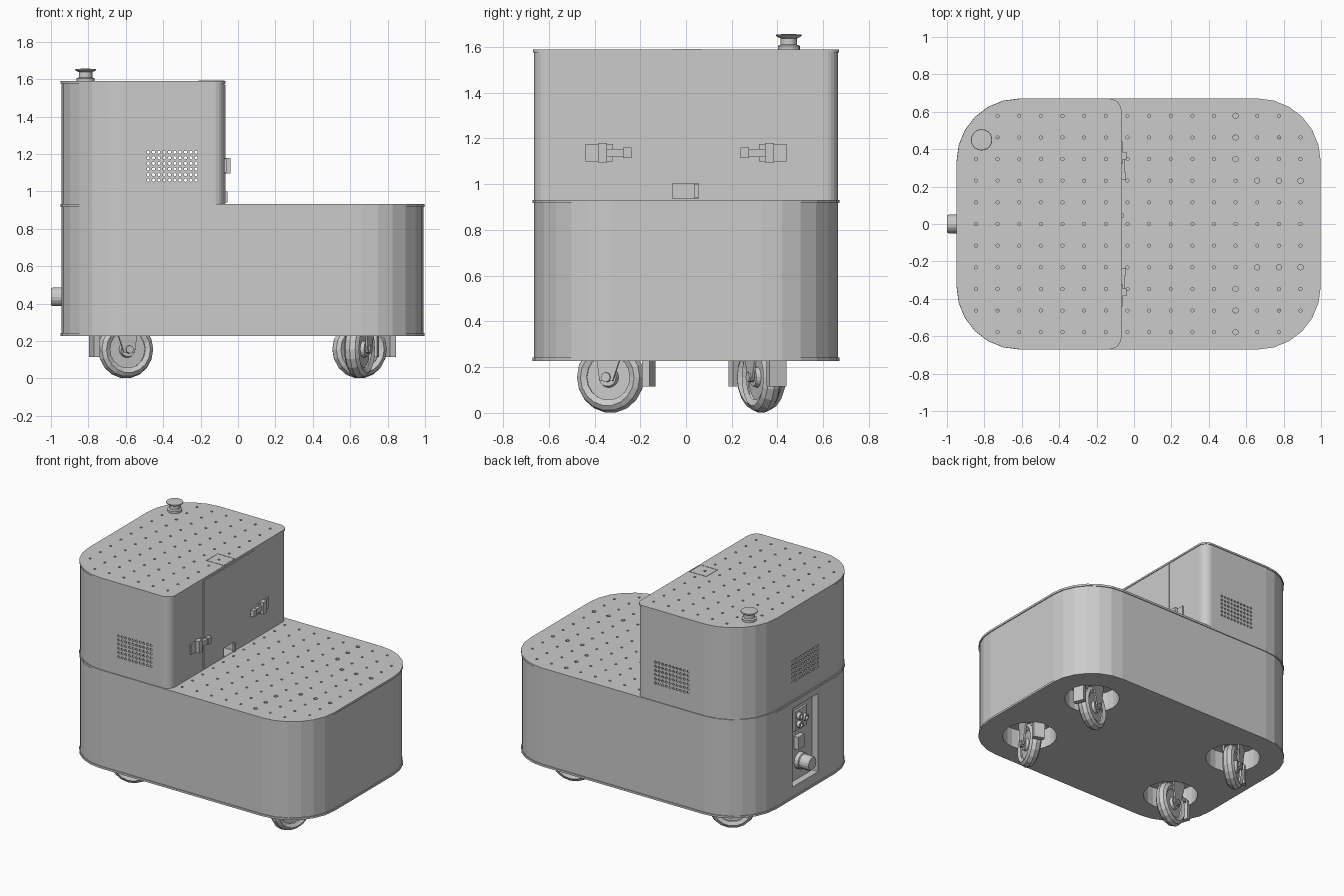
import bpy, bmesh, math
from mathutils import Matrix, Vector

if "Cube" in bpy.data.objects:
    bpy.data.objects.remove(bpy.data.objects["Cube"])


def finish(name, bm, mat=None):
    bmesh.ops.recalc_face_normals(bm, faces=bm.faces)
    me = bpy.data.meshes.new(name)
    bm.to_mesh(me)
    bm.free()
    if mat is not None:
        me.transform(mat)
    ob = bpy.data.objects.new(name, me)
    bpy.context.collection.objects.link(ob)
    return ob


def outline(x0, x1, hy, rl, rr, grow=0.0, seg=6):
    """Rounded rectangle with its own radius for the left and right corners."""
    pts = []
    corners = [(x1 - rr, hy - rr, rr, 0), (x0 + rl, hy - rl, rl, 90),
               (x0 + rl, -hy + rl, rl, 180), (x1 - rr, -hy + rr, rr, 270)]
    for cx, cy, r, a in corners:
        for i in range(seg + 1):
            t = math.radians(a + 90 * i / seg)
            pts.append((cx + (r + grow) * math.cos(t), cy + (r + grow) * math.sin(t)))
    return pts


def plate(name, pts, z0, z1):
    bm = bmesh.new()
    lo = [bm.verts.new((x, y, z0)) for x, y in pts]
    hi = [bm.verts.new((x, y, z1)) for x, y in pts]
    bm.faces.new(lo)
    bm.faces.new(hi)
    for i in range(len(pts)):
        j = (i + 1) % len(pts)
        bm.faces.new((lo[i], lo[j], hi[j], hi[i]))
    return finish(name, bm)


def wall(name, outer, inner, z0, z1):
    bm = bmesh.new()
    loops = [[bm.verts.new((x, y, z)) for x, y in p]
             for p, z in ((outer, z0), (outer, z1), (inner, z1), (inner, z0))]
    n = len(outer)
    for k in range(4):
        a, b = loops[k], loops[(k + 1) % 4]
        for i in range(n):
            j = (i + 1) % n
            bm.faces.new((a[i], a[j], b[j], b[i]))
    return finish(name, bm)


def box(name, x, y, z, mat=None, open_side=None):
    bm = bmesh.new()
    lo, hi = Vector((x[0], y[0], z[0])), Vector((x[1], y[1], z[1]))
    m = Matrix.Translation((lo + hi) / 2) @ Matrix.Diagonal((*(hi - lo), 1))
    bmesh.ops.create_cube(bm, size=1, matrix=m)
    if open_side is not None:
        f = max(bm.faces, key=lambda f: f.calc_center_median().dot(Vector(open_side)))
        bmesh.ops.delete(bm, geom=[f], context='FACES')
    return finish(name, bm, mat)


def lathe(name, prof, seg, mat):
    """Revolve (radius, height) points about local z; a radius of 0 closes an end."""
    bm = bmesh.new()
    rings = []
    for r, h in prof:
        if r == 0:
            rings.append([bm.verts.new((0, 0, h))] * seg)
        else:
            rings.append([bm.verts.new((r * math.cos(math.tau * i / seg),
                                        r * math.sin(math.tau * i / seg), h)) for i in range(seg)])
    for a, b in zip(rings, rings[1:]):
        for i in range(seg):
            j = (i + 1) % seg
            bm.faces.new(list(dict.fromkeys((a[i], a[j], b[j], b[i]))))
    return finish(name, bm, mat)


def cutter(items, seg):
    """Many cylinders in one mesh: items are (matrix, radius, length)."""
    bm = bmesh.new()
    for m, r, d in items:
        bmesh.ops.create_cone(bm, cap_ends=True, segments=seg, radius1=r, radius2=r, depth=d, matrix=m)
    return finish("hole_cutter", bm)


def cut(cut_ob, *targets):
    cut_ob.hide_render = True
    for ob in targets:
        mod = ob.modifiers.new("cut", 'BOOLEAN')
        mod.operation, mod.solver, mod.object = 'DIFFERENCE', 'EXACT', cut_ob
        bpy.context.view_layer.update()
        dg = bpy.context.evaluated_depsgraph_get()
        me = bpy.data.meshes.new_from_object(ob.evaluated_get(dg))
        ob.modifiers.clear()
        ob.data = me
    bpy.data.objects.remove(cut_ob)


T = Matrix.Translation
ROT_X = Matrix.Rotation(math.pi / 2, 4, 'X')
ROT_Y = Matrix.Rotation(-math.pi / 2, 4, 'Y')   # local z points to -x
BODY = (-0.943, 0.992, 0.665, 0.33, 0.33)
TOWER = (-0.943, -0.072, 0.665, 0.33, 0.06)

# Lower cabinet and upper tower shells
base_wall = wall("base_wall", outline(*BODY), outline(*BODY, grow=-0.012), 0.24, 0.92)
base_floor = plate("base_floor", outline(*BODY, grow=0.006), 0.228, 0.242)
base_deck = plate("base_deck", outline(*BODY, grow=0.006), 0.917, 0.932)
tower_wall = wall("tower_wall", outline(*TOWER), outline(*TOWER, grow=-0.012), 0.93, 1.58)
tower_lid = plate("tower_lid", outline(*TOWER, grow=0.005), 1.577, 1.59)

# Peg hole grid through deck and lid, with an L of larger holes near the end corners
pegs = []
for i in range(16):
    for j in range(-5, 6):
        x, y = -0.845 + 0.1157 * i, 0.1157 * j
        dx = max(-0.613 - x, x - 0.662, 0)
        if math.hypot(dx, max(abs(y) - 0.335, 0)) > 0.3:
            continue
        big = (i == 12 and abs(j) >= 3) or (i > 12 and abs(j) == 2)
        pegs.append((T((x, y, 1.25)), 0.015 if big else 0.009, 0.9))
cut(cutter(pegs, 6), base_deck, tower_lid)

# Vent holes through the tower front, back and left end
vents = [(T((-0.48 + 0.0285 * i, 0, 1.06 + 0.03 * k)) @ ROT_X, 0.009, 1.5)
         for i in range(10) for k in range(6)]
vents += [(T((-0.94, -0.145 + 0.029 * i, 1.06 + 0.03 * k)) @ ROT_Y, 0.009, 0.1)
          for i in range(11) for k in range(6)]
cut(cutter(vents, 6), tower_wall)

# Tower door with a cable notch at its foot
door = box("tower_door", (-0.0722, -0.067), (-0.29, 0.29), (0.936, 1.57))
cut(box("notch_cutter", (-0.12, 0), (-0.06, 0.055), (0.938, 1.003)), door, tower_wall)
box("cable_notch", (-0.2, -0.07), (-0.06, 0.055), (0.938, 1.003), open_side=(1, 0, 0))
box("notch_flap", (-0.068, -0.055), (0.035, 0.055), (0.94, 1.0))

# Door latches, one per side
for s, side in ((1, "back"), (-1, "front")):
    for part, x1, y0, y1, z0, z1 in (("base", -0.062, 0.32, 0.44, 1.10, 1.175),
                                     ("lever", -0.04, 0.345, 0.385, 1.095, 1.18),
                                     ("bar", -0.05, 0.27, 0.35, 1.12, 1.155),
                                     ("keeper", -0.042, 0.238, 0.275, 1.115, 1.16)):
        box(f"latch_{part}_{side}", (-0.0725, x1), sorted((s * y0, s * y1)), (z0, z1))

# Thin rectangular seam on the lid beside the door
wall("lid_seam", [(-0.21, -0.06), (-0.072, -0.06), (-0.072, 0.07), (-0.21, 0.07)],
     [(-0.206, -0.056), (-0.076, -0.056), (-0.076, 0.066), (-0.206, 0.066)], 1.589, 1.592)

# Emergency stop button on the lid
lathe("stop_button", [(0, 1.588), (0.048, 1.588), (0.048, 1.605), (0.036, 1.61), (0.036, 1.638),
                      (0.05, 1.644), (0.057, 1.65), (0.055, 1.655), (0, 1.657)], 20, T((-0.815, 0.45, 0)))

# Recessed control panel on the left end
cut(box("panel_cutter", (-1.1, -0.9), (-0.145, 0.145), (0.31, 0.87)), base_wall)
box("panel_recess", (-0.943, -0.895), (-0.145, 0.145), (0.31, 0.87), open_side=(-1, 0, 0))
lathe("power_knob", [(0, 0), (0.058, 0), (0.058, 0.03), (0.05, 0.034), (0.05, 0.095),
                     (0.044, 0.105), (0, 0.105)], 16, T((-0.895, 0, 0.437)) @ ROT_Y)
box("panel_switch", (-0.93, -0.895), (-0.01, 0.06), (0.54, 0.63))
box("panel_socket_plate", (-0.91, -0.895), (-0.07, 0.07), (0.67, 0.81))
for y, z in ((0.03, 0.77), (0.03, 0.71), (-0.03, 0.74)):
    lathe("panel_socket", [(0, 0), (0.024, 0), (0.024, 0.025), (0.014, 0.025), (0.014, 0.008), (0, 0.008)],
          12, T((-0.91, y, z)) @ ROT_Y)

# Swivel casters in round wheel wells
SPOTS = (("front_right", 0.65, -0.33, 70), ("back_right", 0.65, 0.33, 22),
         ("front_left", -0.6, -0.33, 200), ("back_left", -0.6, 0.33, 215))
WELL_R = 0.185
cut(cutter([(T((x, y, 0.235)), WELL_R, 0.1) for _, x, y, _ in SPOTS], 24), base_floor)
for tag, x, y, a in SPOTS:
    lathe(f"wheel_well_{tag}", [(WELL_R, 0.23), (WELL_R, 0.37), (0, 0.37)], 24, T((x, y, 0)))
    m = T((x, y, 0)) @ Matrix.Rotation(math.radians(a), 4, 'Z')
    axle = m @ T((0, 0, 0.156)) @ ROT_X
    lathe(f"tyre_{tag}", [(0.1, -0.03), (0.125, -0.042), (0.146, -0.028), (0.156, 0),
                          (0.146, 0.028), (0.125, 0.042), (0.1, 0.03)], 18, axle)
    lathe(f"hub_{tag}", [(0, -0.04), (0.04, -0.04), (0.045, -0.02), (0.102, -0.02), (0.102, 0.02),
                         (0.045, 0.02), (0.04, 0.04), (0, 0.04)], 18, axle)
    lathe(f"axle_{tag}", [(0, -0.066), (0.022, -0.066), (0.022, 0.066), (0, 0.066)], 8, axle)
    for s in (-1, 1):
        # Tapered fork cheek
        bm = bmesh.new()
        prof = [(-0.03, 0.14), (0.03, 0.14), (0.1, 0.335), (-0.06, 0.335)]
        lo = [bm.verts.new((u, s * 0.048, z)) for u, z in prof]
        hi = [bm.verts.new((u, s * 0.058, z)) for u, z in prof]
        bm.faces.new(lo)
        bm.faces.new(hi)
        for i in range(4):
            j = (i + 1) % 4
            bm.faces.new((lo[i], lo[j], hi[j], hi[i]))
        finish(f"fork_{tag}", bm, m)
    box(f"fork_top_{tag}", (-0.06, 0.1), (-0.058, 0.058), (0.325, 0.34), m)
    lathe(f"swivel_{tag}", [(0, 0.335), (0.07, 0.335), (0.07, 0.372), (0, 0.372)], 16, m)
    box(f"brake_arm_{tag}", (0.09, 0.17), (-0.03, 0.03), (0.24, 0.27), m)
    box(f"brake_pedal_{tag}", (0.16, 0.195), (-0.04, 0.04), (0.115, 0.26), m)
